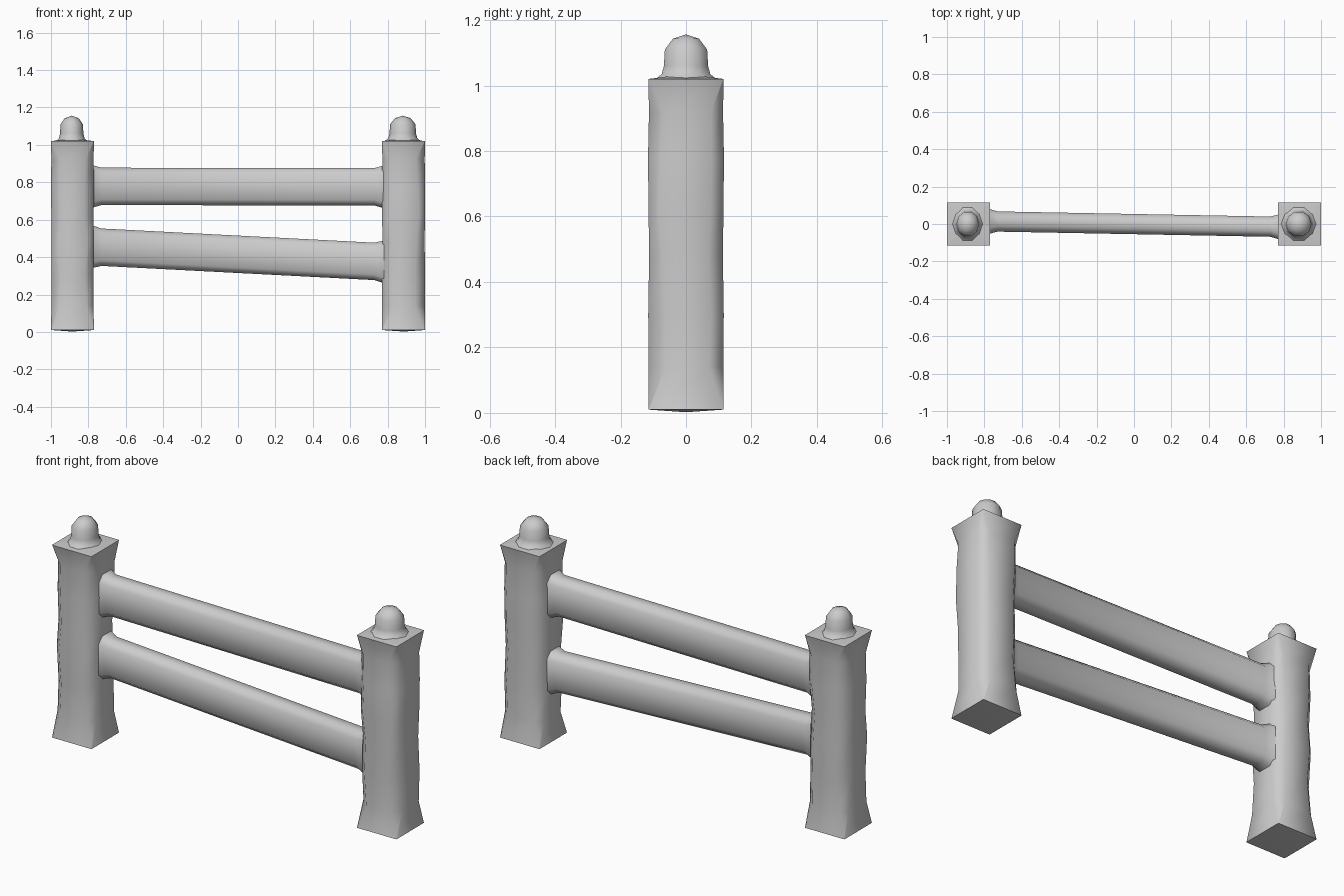
import bpy, bmesh, math, random
from mathutils import Vector

if "Cube" in bpy.data.objects:
    bpy.data.objects.remove(bpy.data.objects["Cube"])

random.seed(4)


def make_object(name, bm, angle):
    bmesh.ops.recalc_face_normals(bm, faces=bm.faces)
    mesh = bpy.data.meshes.new(name)
    bm.to_mesh(mesh)
    bm.free()
    obj = bpy.data.objects.new(name, mesh)
    bpy.context.collection.objects.link(obj)
    bpy.ops.object.select_all(action='DESELECT')
    obj.select_set(True)
    bpy.context.view_layer.objects.active = obj
    bpy.ops.object.shade_smooth_by_angle(angle=math.radians(angle))
    return obj


def loft(name, rings, start=None, end=None, angle=50):
    """Skin equal-length rings; optional tip points close the ends as fans."""
    bm = bmesh.new()
    loops = [[bm.verts.new(p) for p in ring] for ring in rings]
    n = len(loops[0])
    for a, b in zip(loops, loops[1:]):
        for i in range(n):
            j = (i + 1) % n
            bm.faces.new((a[i], a[j], b[j], b[i]))
    for loop, tip in ((loops[0], start), (loops[-1], end)):
        if tip is not None:
            t = bm.verts.new(tip)
            for i in range(n):
                bm.faces.new((loop[i], loop[(i + 1) % n], t))
    return make_object(name, bm, angle)


def chamfered(hw, hh, cuts):
    """Rectangle outline with each corner cut by its own amount."""
    pts = []
    for (sx, sy), c in zip(((1, 1), (-1, 1), (-1, -1), (1, -1)), cuts):
        pair = [(sx * hw, sy * (hh - c)), (sx * (hw - c), sy * hh)]
        pts += pair if sx * sy > 0 else pair[::-1]
    return pts


def post(name, cx):
    # square ends, worn and unevenly chamfered along the shaft
    rings = []
    for z in (0.01, 0.14, 0.3, 0.48, 0.62, 0.78, 0.92, 1.02):
        tip = z in (0.01, 1.02)
        cuts = [0.002 if tip else random.uniform(0.032, 0.055) for _ in range(4)]
        half = 0.115 if tip else random.uniform(0.112, 0.116)
        rings.append([(cx + x, y, z) for x, y in chamfered(half, half, cuts)])
    loft(name, rings, (cx, 0, 0.002), (cx, 0, 1.035))


def knob(name, cx, sx):
    # rounded finial with a flared foot
    profile = ((0.1, 1.018), (0.078, 1.035), (0.071, 1.06), (0.068, 1.11), (0.042, 1.143))
    rings = [[(cx + sx * r * math.cos(k * math.pi / 5), r * math.sin(k * math.pi / 5), z)
              for k in range(10)] for r, z in profile]
    loft(name, rings, None, (cx, 0, 1.156), 70)


def rail(name, z_left, z_right):
    # chamfered plank that runs slightly skew and flares where it meets the posts
    rings = []
    for x, grow in ((-0.78, 0.014), (-0.765, 0.01), (-0.73, 0), (0, 0),
                    (0.73, 0), (0.765, 0.01), (0.78, 0.014)):
        t = (x + 0.77) / 1.54
        centre = Vector((x, 0.014 - 0.029 * t, z_left + (z_right - z_left) * t))
        rings.append([centre + Vector((0, y, z))
                      for y, z in chamfered(0.054 + grow, 0.1 + grow, [0.03] * 4)])
    loft(name, rings, angle=60)


for side, cx, sx in (("left", -0.885, 0.88), ("right", 0.885, 1.0)):
    post(side + "_post", cx)
    knob(side + "_post_knob", cx - 0.004, sx)

rail("upper_rail", 0.778, 0.776)
rail("lower_rail", 0.455, 0.375)
